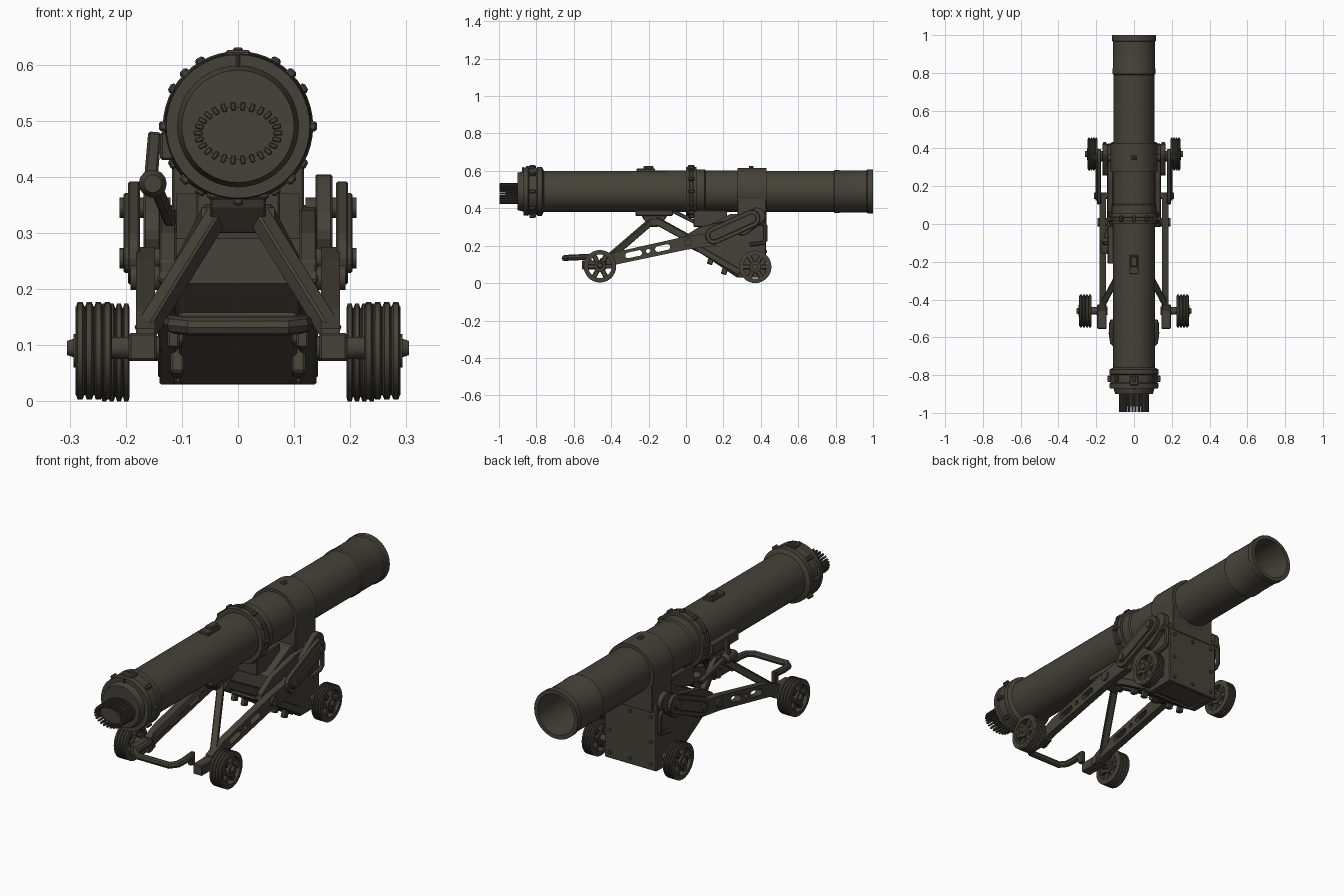
import bpy, bmesh
from math import sin, cos, pi, atan2
from mathutils import Vector, Matrix

if "Cube" in bpy.data.objects:
    bpy.data.objects.remove(bpy.data.objects["Cube"])

OLIVE = (0.060, 0.054, 0.040, 1)
mat = bpy.data.materials.new("dark_olive_steel")
mat.use_nodes = True
mat.diffuse_color = OLIVE
mat.node_tree.nodes["Principled BSDF"].inputs["Base Color"].default_value = OLIVE

BORE_Z = 0.49
SIDES = (("left", 1), ("right", -1))


def finish(name, bm, bevel=0.0):
    bmesh.ops.remove_doubles(bm, verts=bm.verts, dist=1e-5)
    bmesh.ops.recalc_face_normals(bm, faces=bm.faces)
    me = bpy.data.meshes.new(name)
    bm.to_mesh(me)
    bm.free()
    me.materials.append(mat)
    ob = bpy.data.objects.new(name, me)
    bpy.context.collection.objects.link(ob)
    if bevel:
        mod = ob.modifiers.new("bevel", "BEVEL")
        mod.width, mod.segments = bevel, 1
    return ob


def smooth(ob):
    bpy.ops.object.select_all(action="DESELECT")
    ob.select_set(True)
    bpy.context.view_layer.objects.active = ob
    bpy.ops.object.shade_smooth_by_angle(angle=0.6)
    return ob


def lathe(name, profile, axis="Y", at=(0, 0, BORE_Z), n=40, closed=False):
    """Turn (along, radius) points around the X or Y axis."""
    bm, rings = bmesh.new(), []
    for a, r in profile:
        ring = []
        for i in range(n):
            c, s = r * cos(2 * pi * i / n), r * sin(2 * pi * i / n)
            co = (a, c, s) if axis == "X" else (c, a, s)
            ring.append(bm.verts.new(Vector(co) + Vector(at)))
        rings.append(ring)
    pairs = list(zip(rings, rings[1:])) + ([(rings[-1], rings[0])] if closed else [])
    for p, q in pairs:
        for i in range(n):
            j = (i + 1) % n
            bm.faces.new((p[i], p[j], q[j], q[i]))
    return smooth(finish(name, bm))


def cyl(name, a0, a1, r, axis, at, n=16):
    return lathe(name, [(a0, 0), (a0, r), (a1, r), (a1, 0)], axis, at, n)


def box(name, center, size, rot=None, bevel=0.004):
    bm = bmesh.new()
    m = Matrix.Translation(center) @ (rot or Matrix()) @ Matrix.Diagonal((*size, 1))
    bmesh.ops.create_cube(bm, size=1, matrix=m)
    return finish(name, bm, bevel)


def bar(name, p, q, w, h):
    p, q = Vector(p), Vector(q)
    rot = (q - p).to_track_quat("Y", "Z").to_matrix().to_4x4()
    return box(name, (p + q) / 2, (w, (q - p).length, h), rot)


def prism(name, pts, x0, x1, bevel=0.0):
    """Extrude a (y, z) outline from x0 to x1."""
    bm = bmesh.new()
    face = bm.faces.new([bm.verts.new((x0, y, z)) for y, z in pts])
    ext = bmesh.ops.extrude_face_region(bm, geom=[face])["geom"]
    verts = [v for v in ext if isinstance(v, bmesh.types.BMVert)]
    bmesh.ops.translate(bm, verts=verts, vec=(x1 - x0, 0, 0))
    return finish(name, bm, bevel)


def stadium(p, q, r, n=8):
    a = atan2(q[1] - p[1], q[0] - p[0])
    out = []
    for (y, z), start in ((q, a - pi / 2), (p, a + pi / 2)):
        out += [(y + r * cos(start + pi * i / n), z + r * sin(start + pi * i / n)) for i in range(n + 1)]
    return out


def cut(ob, cutter):
    mod = ob.modifiers.new("cut", "BOOLEAN")
    mod.operation, mod.solver, mod.object = "DIFFERENCE", "EXACT", cutter
    cutter.hide_render = True
    bpy.context.view_layer.update()
    me = bpy.data.meshes.new_from_object(ob.evaluated_get(bpy.context.evaluated_depsgraph_get()))
    ob.modifiers.clear()
    ob.data = me
    bpy.data.objects.remove(cutter)


def tube(name, pts, r, cyclic=False):
    cu = bpy.data.curves.new(name, "CURVE")
    cu.dimensions, cu.bevel_depth, cu.bevel_resolution = "3D", r, 2
    cu.use_fill_caps = True
    sp = cu.splines.new("POLY")
    sp.points.add(len(pts) - 1)
    for pt, co in zip(sp.points, pts):
        pt.co = (*co, 1)
    sp.use_cyclic_u = cyclic
    cu.materials.append(mat)
    ob = bpy.data.objects.new(name, cu)
    bpy.context.collection.objects.link(ob)
    bpy.ops.object.select_all(action="DESELECT")
    ob.select_set(True)
    bpy.context.view_layer.objects.active = ob
    bpy.ops.object.convert(target="MESH")
    return smooth(bpy.context.object)


# Barrel with hollow bore, breech rings and collars
lathe("barrel", [(-0.9, 0), (-0.9, 0.1), (-0.87, 0.108), (-0.87, 0.128), (-0.845, 0.13),
                 (-0.84, 0.124), (-0.80, 0.124), (-0.795, 0.13), (-0.77, 0.13), (-0.76, 0.11),
                 (0.0, 0.111), (0.0, 0.131), (0.02, 0.134), (0.022, 0.126), (0.035, 0.126),
                 (0.037, 0.134), (0.055, 0.131), (0.055, 0.118), (0.1, 0.118), (0.105, 0.111),
                 (0.275, 0.111), (0.275, 0.125), (0.43, 0.125), (0.43, 0.109), (0.79, 0.109),
                 (0.795, 0.114), (0.82, 0.114), (0.825, 0.112), (0.965, 0.112), (0.97, 0.117),
                 (1.0, 0.117), (1.0, 0.098), (-0.6, 0.095), (-0.6, 0)], n=48)

# Fluted oval breech plug
plug = lathe("breech_plug", [(-0.89, 0), (-0.89, 1), (-0.965, 1), (-0.965, 0)], n=32, at=(0, 0, 0))
plug.scale, plug.location = (0.07, 1, 0.047), (0, 0, 0.478)
for i in range(26):
    a = 2 * pi * i / 26
    box("plug_tooth", (0.071 * cos(a), -0.943, 0.478 + 0.048 * sin(a)), (0.016, 0.106, 0.009),
        Matrix.Rotation(-a, 4, "Y"), 0.002)

# Lugs around the breech and the middle collar
for y, count in ((-0.82, 8), (0.028, 12)):
    for i in range(count):
        a = 2 * pi * i / count + pi / 2
        box("ring_lug", (0.131 * cos(a), y, BORE_Z + 0.131 * sin(a)), (0.02, 0.034, 0.018),
            Matrix.Rotation(-a, 4, "Y"))
box("breech_catch", (0, -0.83, 0.617), (0.045, 0.05, 0.018))
box("breech_pin", (0, -0.872, 0.6), (0.008, 0.012, 0.04))

# Sight block and lifting stud on top
box("sight_base", (0, -0.215, 0.602), (0.05, 0.1, 0.02))
box("sight_block", (0, -0.2, 0.615), (0.036, 0.055, 0.02))
lathe("lifting_stud", [(-0.012, 0), (-0.012, 0.012), (0.012, 0.012), (0.012, 0)], "Y", (0, 0.35, 0.614), 10)

# Saddle and carriage body
box("saddle", (0, 0.352, 0.4), (0.236, 0.155, 0.18))
BODY = [(0.42, 0.03), (0.28, 0.03), (0.12, 0.14), (-0.01, 0.2), (-0.01, 0.25), (0.07, 0.3),
        (0.24, 0.34), (0.42, 0.35)]
prism("carriage_core", [(0.41, 0.04), (0.29, 0.04), (0.14, 0.15), (0.08, 0.21), (0.08, 0.29),
                        (0.24, 0.37), (0.41, 0.37)], -0.11, 0.11)
box("cradle", (0, 0.13, 0.345), (0.15, 0.18, 0.09))
box("rear_plate", (0, 0.42, 0.175), (0.28, 0.014, 0.29))
bar("lower_plate", (0, 0.28, 0.035), (0, 0.1, 0.155), 0.21, 0.016)
for x in (-0.11, 0, 0.11):
    for z in (0.06, 0.17, 0.29):
        if x or z != 0.17:
            cyl("plate_bolt", 0.42, 0.434, 0.009, "Y", (x, 0, z), 6)

# Strut bracket under the barrel
prism("strut_bracket", [(-0.25, 0.39), (-0.23, 0.345), (-0.19, 0.3), (-0.15, 0.3), (-0.11, 0.345),
                        (-0.08, 0.39)], -0.05, 0.05, 0.004)
cyl("bracket_pin", -0.065, 0.065, 0.02, "X", (0, -0.17, 0.325))
box("bracket_foot", (0, -0.17, 0.375), (0.11, 0.2, 0.03))


def wheel(name, s, x0, x1, y, z, r=0.087):
    """Ribbed rim, recessed web made of six spokes, hub."""
    w, ribs = (x1 - x0) / 4, []
    for i in range(4):
        b = x0 + i * w
        ribs += [(b, r - 0.008), (b + w * 0.2, r), (b + w * 0.75, r), (b + w * 0.9, r - 0.008)]
    prof = ribs + [(x1, r - 0.008), (x1, r - 0.024), (x0, r - 0.024)]
    lathe(name + "_rim", [(s * a, q) for a, q in prof], "X", (0, y, z), 28, True)
    cyl(name + "_hub", s * x0, s * (x1 + 0.003), 0.03, "X", (0, y, z), 20)
    for i in range(6):
        a = pi * i / 3
        d = Vector((0, cos(a), sin(a)))
        c = Vector((s * (x0 + x1) / 2, y, z))
        bar(name + "_spoke", c + d * 0.024, c + d * 0.067, (x1 - x0) * 0.75, 0.026)


for side, s in SIDES:
    def n(part):
        return side + "_" + part

    # Wheels and axles
    wheel(n("front_wheel"), s, 0.225, 0.29, -0.46, 0.09)
    wheel(n("rear_wheel"), s, 0.193, 0.245, 0.37, 0.087)
    lathe(n("front_axle"), [(s * a, r) for a, r in ((0.14, 0), (0.14, 0.022), (0.29, 0.018), (0.305, 0.013), (0.305, 0))],
          "X", (0, -0.46, 0.095), 14)
    cyl(n("rear_axle"), s * 0.1, s * 0.26, 0.016, "X", (0, 0.37, 0.087), 14)

    # Body side plate with edge bolts
    prism(n("side_plate"), BODY, s * 0.11, s * 0.14, 0.003)
    for y, z in ((0.14, 0.125), (0.215, 0.072)):
        bar(n("plate_lug"), (s * 0.108, y, z + 0.02), (s * 0.108, y - 0.015, z - 0.025), 0.024, 0.03)

    # Slotted trail beam with axle foot
    beam = prism(n("trail_beam"), [(-0.46, 0.075), (-0.38, 0.098), (0, 0.178), (0.16, 0.2), (0.16, 0.275),
                                   (0, 0.25), (-0.38, 0.165), (-0.46, 0.13)], s * 0.148, s * 0.182)
    for p, q, r in (((-0.31, 0.148), (-0.25, 0.161), 0.015), ((-0.15, 0.182), (-0.1, 0.193), 0.015),
                    ((-0.205, 0.171), (-0.2, 0.172), 0.01)):
        cut(beam, prism("slot_cutter", stadium(p, q, r), s * 0.1, s * 0.25))
    box(n("beam_foot"), (s * 0.17, -0.49, 0.097), (0.05, 0.13, 0.05))
    cyl(n("beam_pivot"), s * 0.1, s * 0.192, 0.022, "X", (0, 0.01, 0.22))

    # Layered link arm joining beam and body
    prism(n("link_arm"), stadium((0.15, 0.255), (0.35, 0.345), 0.047), s * 0.175, s * 0.196, 0.003)
    prism(n("link_rib"), stadium((0.15, 0.255), (0.35, 0.345), 0.026), s * 0.19, s * 0.204, 0.003)
    prism(n("inner_link"), stadium((0.3, 0.3), (0.38, 0.36), 0.045), s * 0.138, s * 0.168, 0.003)
    for y, z in ((0.15, 0.255), (0.35, 0.345)):
        cyl(n("link_pin"), s * 0.12, s * 0.211, 0.018, "X", (0, y, z), 12)

    # Side grab loop
    tube(n("grab_loop"), [(s * 0.155, y, z) for y, z in ((0.33, 0.31), (0.41, 0.32), (0.425, 0.305),
         (0.425, 0.23), (0.41, 0.215), (0.34, 0.205))], 0.011)

    # Struts from the bracket to the trail and to the body
    bar(n("front_strut"), (s * 0.035, -0.18, 0.335), (s * 0.168, -0.43, 0.12), 0.032, 0.034)
    bar(n("rear_strut"), (s * 0.045, -0.16, 0.335), (s * 0.1, 0.03, 0.23), 0.03, 0.04)
    bar(n("lower_strut"), (s * 0.125, -0.01, 0.23), (s * 0.125, 0.29, 0.055), 0.036, 0.035)
    box(n("handle_post"), (s * 0.115, -0.52, 0.125), (0.022, 0.03, 0.06))

# Bent drawbar handle
tube("drawbar_handle", [(-0.115, -0.52, 0.14), (-0.118, -0.58, 0.138), (-0.112, -0.625, 0.136), (-0.085, -0.65, 0.133),
                        (0.085, -0.65, 0.133), (0.112, -0.625, 0.136), (0.118, -0.58, 0.138), (0.115, -0.52, 0.14)], 0.016)

# Elevation gear on one side
box("gear_plate", (-0.122, -0.11, 0.455), (0.034, 0.2, 0.05))
bar("gear_arm", (-0.148, -0.1, 0.48), (-0.155, -0.1, 0.4), 0.02, 0.024)
lathe("gear_knob", [(-0.16, 0), (-0.16, 0.016), (-0.145, 0.025), (-0.09, 0.025), (-0.075, 0.014), (-0.075, 0)],
      "Y", (-0.152, 0, 0.388), 14)
bar("gear_shaft", (-0.15, -0.08, 0.39), (-0.12, 0.06, 0.32), 0.02, 0.02)
